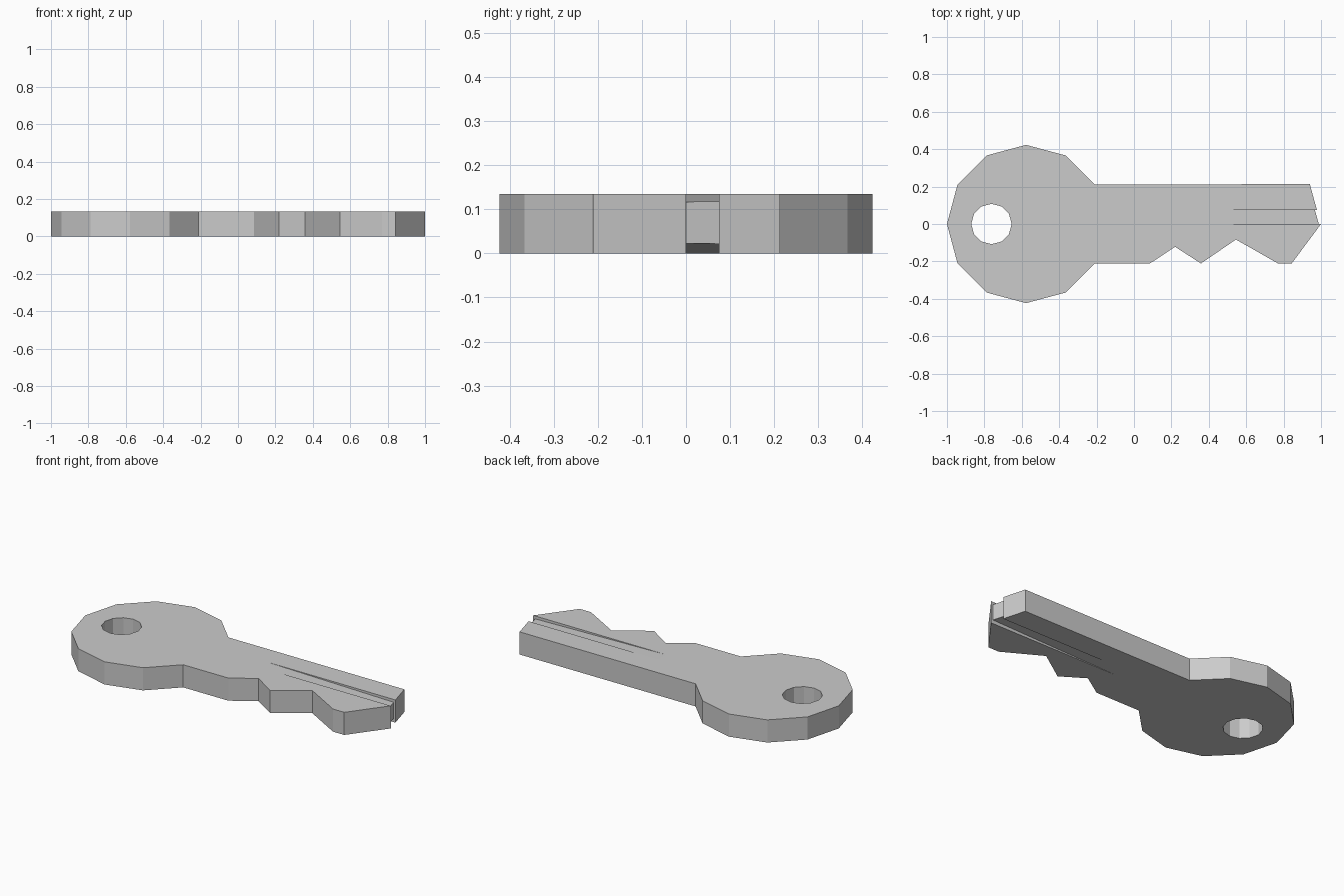
import bpy, bmesh
from math import cos, sin, pi
from mathutils import Vector

cube = bpy.data.objects.get("Cube")
if cube:
    bpy.data.objects.remove(cube, do_unlink=True)

H = 0.134            # key thickness
GROOVE_START = 0.13
GROOVE_WIDTH = 0.075

steel = bpy.data.materials.new("grey_metal")
steel.use_nodes = True
steel.diffuse_color = (0.6, 0.6, 0.6, 1)
steel.node_tree.nodes["Principled BSDF"].inputs["Base Color"].default_value = (0.6, 0.6, 0.6, 1)


def prism(name, points, offset):
    """Solid made by sweeping a flat outline along an offset."""
    bm = bmesh.new()
    face = bm.faces.new([bm.verts.new(p) for p in points])
    swept = bmesh.ops.extrude_face_region(bm, geom=[face])
    verts = [g for g in swept["geom"] if isinstance(g, bmesh.types.BMVert)]
    bmesh.ops.translate(bm, verts=verts, vec=Vector(offset))
    bmesh.ops.recalc_face_normals(bm, faces=bm.faces)
    mesh = bpy.data.meshes.new(name)
    bm.to_mesh(mesh)
    bm.free()
    mesh.materials.append(steel)
    obj = bpy.data.objects.new(name, mesh)
    bpy.context.collection.objects.link(obj)
    return obj


def ring(x, radius, steps, z):
    return [(x + radius * cos(i * pi / 6), radius * sin(i * pi / 6), z) for i in steps]


# Key: twelve-sided bow joined to the toothed blade
bow = ring(-0.577, 0.423, range(1, 12), 0)
blade = [(0.085, -0.211), (0.22, -0.122), (0.358, -0.211), (0.545, -0.083),
         (0.77, -0.211), (0.843, -0.211), (1, 0), (0.978, GROOVE_WIDTH), (0.94, 0.213)]
key = prism("key", bow + [(x, y, 0) for x, y in blade], (0, 0, H))

# Cutters: key ring hole, ramped grooves on both faces, recessed tip
cutters = [prism("hole_cutter", ring(-0.762, 0.108, range(12), -0.1), (0, 0, 0.4))]
for name, surface, depth in (("top", H, 0.017), ("bottom", 0, -0.022)):
    ramp = [(GROOVE_START - 0.85, surface + depth),
            (GROOVE_START + 1.7, surface - 2 * depth),
            (GROOVE_START + 1.7, surface + depth)]
    cutters.append(prism(name + "_groove_cutter", [(x, 0, z) for x, z in ramp],
                         (0, GROOVE_WIDTH, 0)))
tip = [(0.988, 0), (1.1, 0), (1.1, GROOVE_WIDTH), (0.967, GROOVE_WIDTH)]
cutters.append(prism("tip_cutter", [(x, y, -0.1) for x, y in tip], (0, 0, 0.4)))

bpy.context.view_layer.objects.active = key
for cutter in cutters:
    cutter.hide_render = True
    cut = key.modifiers.new(cutter.name, 'BOOLEAN')
    cut.operation = 'DIFFERENCE'
    cut.solver = 'EXACT'
    cut.object = cutter
    bpy.ops.object.modifier_apply(modifier=cut.name)
    bpy.data.objects.remove(cutter, do_unlink=True)
